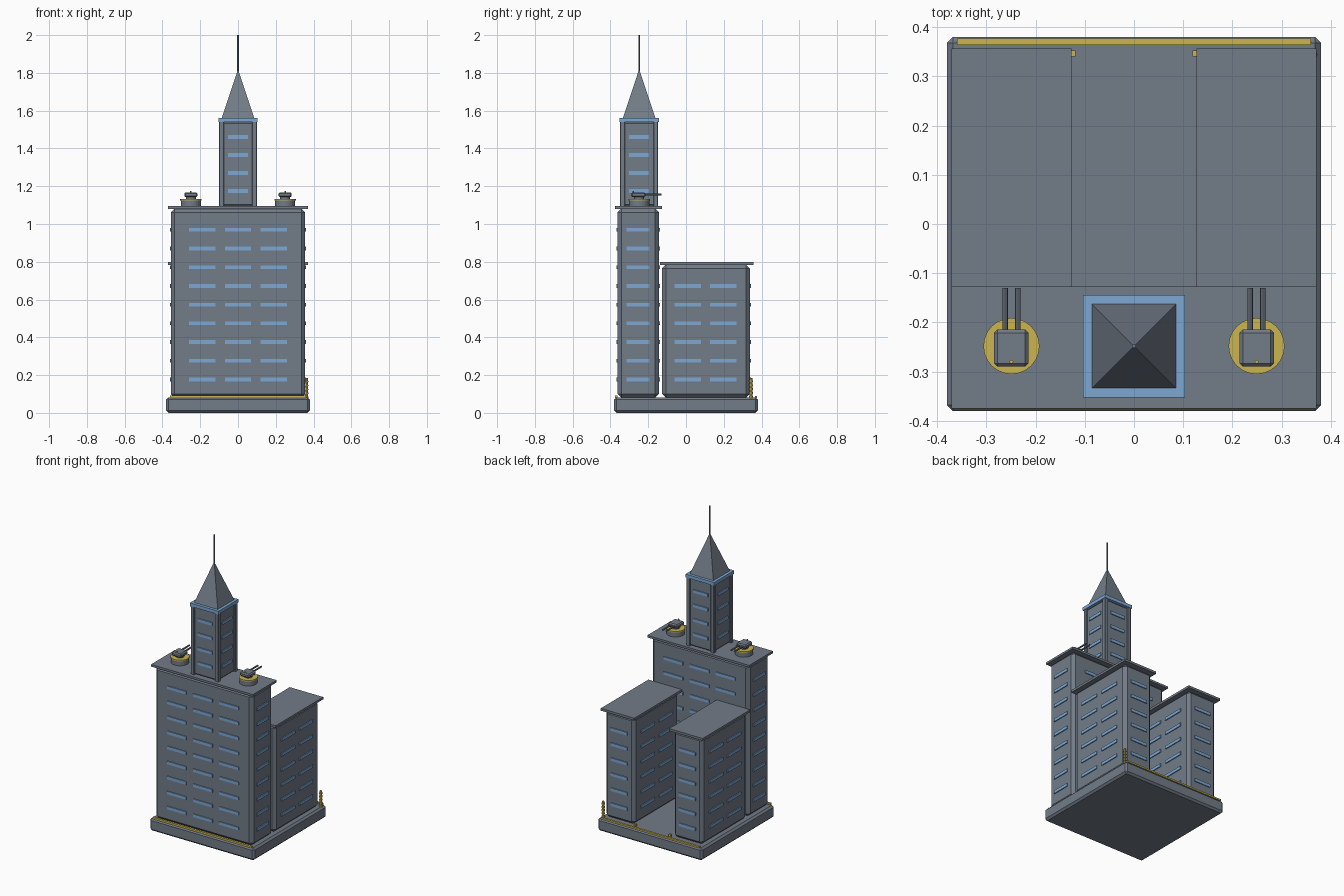
import bpy
import bmesh
from math import pi
from mathutils import Matrix, Vector

cube = bpy.data.objects.get("Cube")
if cube:
    bpy.data.objects.remove(cube, do_unlink=True)


def material(name, rgb):
    mat = bpy.data.materials.new(name)
    mat.use_nodes = True
    mat.diffuse_color = (*rgb, 1)
    mat.node_tree.nodes["Principled BSDF"].inputs["Base Color"].default_value = (*rgb, 1)
    return mat


GREY = material("slate_grey", (0.17, 0.2, 0.245))
BLUE = material("window_blue", (0.2, 0.39, 0.65))
YELLOW = material("warning_yellow", (0.6, 0.46, 0.08))


def finish(name, bm, mat, bevel=0):
    mesh = bpy.data.meshes.new(name)
    bm.to_mesh(mesh)
    bm.free()
    mesh.materials.append(mat)
    obj = bpy.data.objects.new(name, mesh)
    bpy.context.collection.objects.link(obj)
    if bevel:
        mod = obj.modifiers.new("chamfer", "BEVEL")
        mod.width = bevel
        mod.segments = 1
    return obj


def add_box(bm, lo, hi):
    lo, hi = Vector(lo), Vector(hi)
    scale = Matrix.Diagonal((*(hi - lo), 1))
    bmesh.ops.create_cube(bm, size=1, matrix=Matrix.Translation((lo + hi) / 2) @ scale)


def box(name, lo, hi, mat=GREY, bevel=0):
    bm = bmesh.new()
    add_box(bm, lo, hi)
    return finish(name, bm, mat, bevel)


def cone(name, x, y, z0, z1, r0, r1, sides, mat=GREY, turn=0):
    bm = bmesh.new()
    place = Matrix.Translation((x, y, (z0 + z1) / 2)) @ Matrix.Rotation(turn, 4, "Z")
    bmesh.ops.create_cone(bm, cap_ends=True, segments=sides, radius1=r0, radius2=r1,
                          depth=z1 - z0, matrix=place)
    return finish(name, bm, mat)


def windows(name, lo, hi, cols_x, cols_y, half_x, half_y, rows, z0, step, out=0.006, faces="FBLR"):
    """Rows of slim glass bars standing proud of the walls of a block."""
    bm = bmesh.new()
    h = 0.01
    for row in range(rows):
        z = z0 + row * step
        for side, y in (("F", lo[1]), ("B", hi[1])):
            if side in faces:
                for x in cols_x:
                    add_box(bm, (x - half_x, y - out, z - h), (x + half_x, y + out, z + h))
        for side, x in (("R", lo[0]), ("L", hi[0])):
            if side in faces:
                for y in cols_y:
                    add_box(bm, (x - out, y - half_y, z - h), (x + out, y + half_y, z + h))
    return finish(name, bm, BLUE)


# Base plinth with warning strips along front and back
box("base_plinth", (-0.38, -0.38, 0), (0.38, 0.38, 0.082), GREY, 0.012)
box("front_warning_strip", (-0.36, -0.376, 0.08), (0.36, -0.362, 0.092), YELLOW)
box("back_warning_strip", (-0.36, 0.364, 0.08), (0.36, 0.377, 0.09), YELLOW)

# Main slab block
lo, hi = (-0.355, -0.362, 0.08), (0.355, -0.143, 1.082)
box("main_block", lo, hi, GREY, 0.02)
box("main_roof", (-0.371, -0.375, 1.08), (0.371, -0.127, 1.094))
windows("main_windows", lo, hi, (-0.19, 0, 0.19), (-0.253,), 0.07, 0.061, 9, 0.177, 0.099)

# Two rear wings
for side, s in (("left", 1), ("right", -1)):
    x0, x1 = sorted((s * 0.142, s * 0.355))
    lo, hi = (x0, -0.127, 0.08), (x1, 0.338, 0.785)
    box(side + "_wing", lo, hi, GREY, 0.02)
    r0, r1 = sorted((s * 0.127, s * 0.371))
    box(side + "_wing_roof", (r0, -0.138, 0.783), (r1, 0.357, 0.798))
    windows(side + "_wing_windows", lo, hi, (s * 0.248,), (0.01, 0.197), 0.06, 0.07,
            6, 0.177, 0.099, faces="BLR")
    p0, p1 = sorted((s * 0.119, s * 0.133))
    box(side + "_gate_marker", (p0, 0.34, 0.08), (p1, 0.353, 0.1), YELLOW)

# Corner beacon: a stack of small rings
for i in range(5):
    z = 0.08 + i * 0.021
    cone(f"beacon_ring_{i}", 0.362, 0.344, z, z + 0.021, 0.011, 0.007, 8, YELLOW)

# Tower with corner piers, cap, spire and mast
TY = -0.248
lo, hi = (-0.092, TY - 0.092, 1.09), (0.092, TY + 0.092, 1.545)
box("tower_core", lo, hi, GREY, 0.012)
for sx in (-1, 1):
    for sy in (-1, 1):
        cx, cy = sx * 0.088, TY + sy * 0.088
        box("tower_corner_pier", (cx - 0.013, cy - 0.013, 1.09), (cx + 0.013, cy + 0.013, 1.545),
            GREY, 0.003)
windows("tower_windows", lo, hi, (0,), (TY,), 0.053, 0.053, 4, 1.175, 0.095)
box("tower_cap", (-0.104, TY - 0.104, 1.54), (0.104, TY + 0.104, 1.562), BLUE)
cone("tower_spire", 0, TY, 1.56, 1.81, 0.122, 0.005, 4, GREY, pi / 4)
cone("tower_mast", 0, TY, 1.8, 2.0, 0.004, 0.004, 8)

# Rooftop twin-barrel turrets facing the courtyard
for side, x in (("left", 0.249), ("right", -0.249)):
    cone(side + "_turret_base", x, TY, 1.092, 1.126, 0.054, 0.054, 24)
    cone(side + "_turret_ring", x, TY, 1.124, 1.132, 0.057, 0.057, 24, YELLOW)
    cone(side + "_turret_neck", x, TY, 1.13, 1.146, 0.026, 0.026, 16)
    box(side + "_turret_head", (x - 0.035, -0.29, 1.142), (x + 0.035, -0.214, 1.168), GREY, 0.007)
    cone(side + "_turret_sensor", x, -0.28, 1.167, 1.176, 0.004, 0.004, 8, YELLOW)
    for dx in (-0.013, 0.013):
        bm = bmesh.new()
        place = Matrix.Translation((x + dx, -0.175, 1.156)) @ Matrix.Rotation(pi / 2, 4, "X")
        bmesh.ops.create_cone(bm, cap_ends=True, segments=8, radius1=0.0055, radius2=0.0055,
                              depth=0.09, matrix=place)
        finish(side + "_turret_barrel", bm, GREY)
